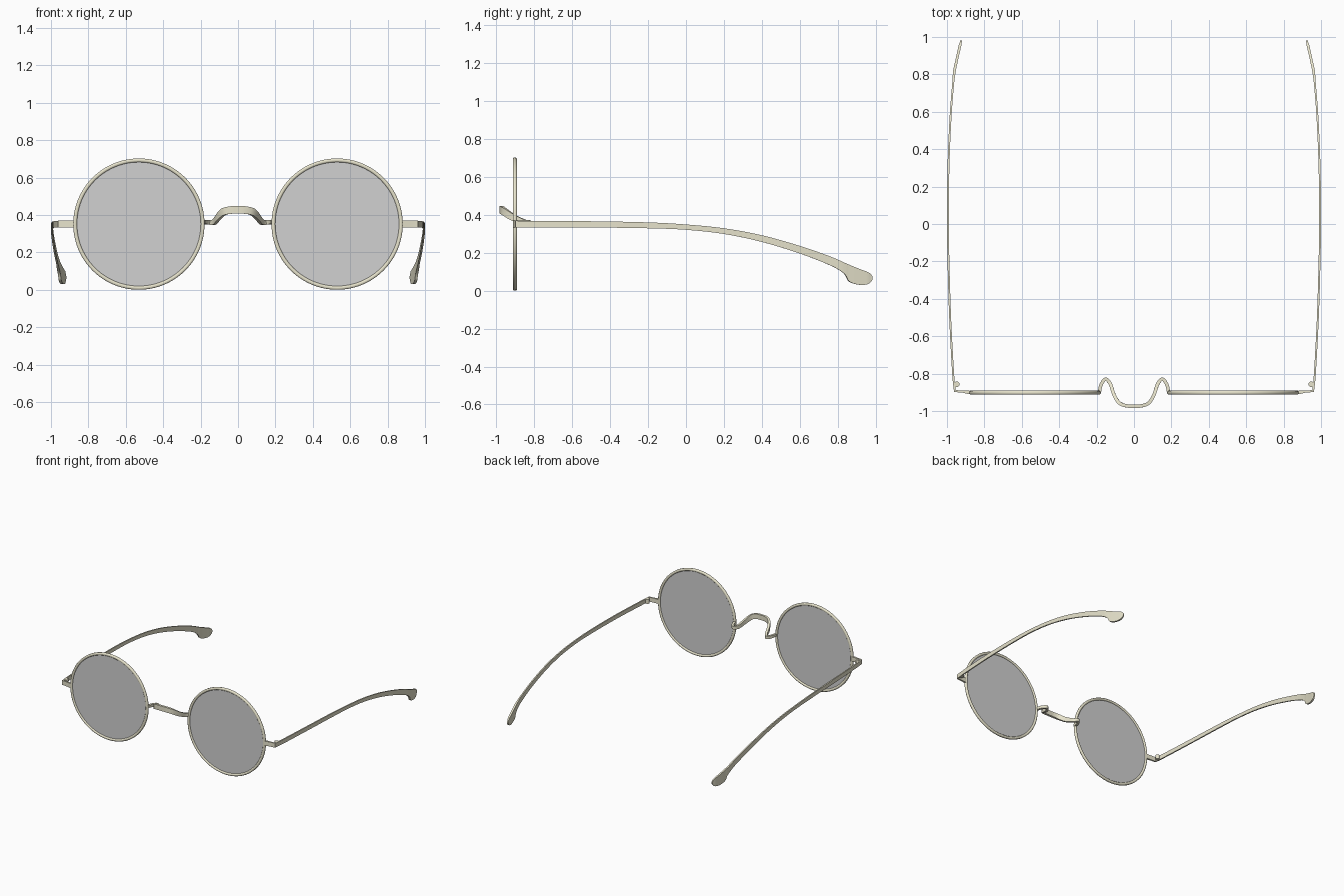
import bpy, bmesh, math
from mathutils import Vector, Matrix

if "Cube" in bpy.data.objects:
    bpy.data.objects.remove(bpy.data.objects["Cube"])


def material(name, rgba):
    m = bpy.data.materials.new(name)
    m.diffuse_color = rgba
    m.use_nodes = True
    m.node_tree.nodes["Principled BSDF"].inputs["Base Color"].default_value = m.diffuse_color
    return m


METAL = material("pale_champagne_metal", (0.82, 0.79, 0.62, 1.0))
GLASS = material("grey_tinted_glass", (0.64, 0.64, 0.64, 0.6))

LENS_X, LENS_Y, LENS_Z = 0.53, -0.902, 0.351


def finish(name, bm, mat, mirror=True, angle=40):
    bmesh.ops.recalc_face_normals(bm, faces=bm.faces)
    me = bpy.data.meshes.new(name)
    bm.to_mesh(me)
    bm.free()
    me.materials.append(mat)
    ob = bpy.data.objects.new(name, me)
    bpy.context.collection.objects.link(ob)
    bpy.ops.object.select_all(action='DESELECT')
    ob.select_set(True)
    bpy.context.view_layer.objects.active = ob
    bpy.ops.object.shade_smooth_by_angle(angle=math.radians(angle))
    if mirror:
        mod = ob.modifiers.new("mirror", 'MIRROR')
        mod.use_mirror_merge = False
    return ob


def smooth_rows(rows, steps):
    """Catmull-Rom interpolation through rows of numbers."""
    out = []
    n = len(rows)
    for i in range(n - 1):
        p0, p1, p2, p3 = (rows[max(0, min(n - 1, i + k))] for k in (-1, 0, 1, 2))
        for s in range(steps):
            t = s / steps
            out.append([0.5 * (2 * b + (c - a) * t + (2 * a - 5 * b + 4 * c - d) * t * t
                               + (3 * b - a - 3 * c + d) * t ** 3)
                        for a, b, c, d in zip(p0, p1, p2, p3)])
    out.append(list(rows[-1]))
    return out


def band(rows, section, upright):
    """Loft a section along rows of (x, y, z, half thickness, half height)."""
    bm = bmesh.new()
    rings = []
    pts = [Vector(r[:3]) for r in rows]
    for i, r in enumerate(rows):
        tan = (pts[min(i + 1, len(pts) - 1)] - pts[max(i - 1, 0)]).normalized()
        side = Vector((tan.y, -tan.x, 0)).normalized()
        up = Vector((0, 0, 1)) if upright else side.cross(tan)
        rings.append([bm.verts.new(pts[i] + side * (u * r[3]) + up * (v * r[4]))
                      for u, v in section])
    k = len(section)
    for a, b in zip(rings, rings[1:]):
        for j in range(k):
            bm.faces.new((a[j], a[(j + 1) % k], b[(j + 1) % k], b[j]))
    bm.faces.new(rings[0])
    bm.faces.new(rings[-1])
    return bm


# Cross-section: flat strip
STRIP = [(1, -1), (1, 1), (-1, 1), (-1, -1)]

# Round lens rims with a softly squared section
bm = bmesh.new()
SEG, R, r = 96, 0.341, 0.0105
SECTION = [(1, -0.5), (1, 0.5), (0.5, 1), (-0.5, 1), (-1, 0.5), (-1, -0.5), (-0.5, -1), (0.5, -1)]
grid = []
for i in range(SEG):
    a = 2 * math.pi * i / SEG
    ring = []
    for u, v in SECTION:
        d = R + 0.010 * u
        ring.append(bm.verts.new((LENS_X + d * math.cos(a), LENS_Y + r * v, LENS_Z + d * math.sin(a))))
    grid.append(ring)
for i in range(SEG):
    p, q = grid[i], grid[(i + 1) % SEG]
    for j in range(8):
        bm.faces.new((p[j], p[(j + 1) % 8], q[(j + 1) % 8], q[j]))
finish("lens_rims", bm, METAL, angle=50)

# Flat tinted lenses
bm = bmesh.new()
bmesh.ops.create_cone(bm, cap_ends=True, segments=96, radius1=0.336, radius2=0.336, depth=0.006,
                      matrix=Matrix.Translation((LENS_X, LENS_Y, LENS_Z)) @ Matrix.Rotation(math.pi / 2, 4, 'X'))
finish("lenses", bm, GLASS)

# Nose bridge: loops behind the rims, then arches up and forward
half = [(0.186, -0.905, 0.364, 0.009, 0.010),
        (0.176, -0.860, 0.362, 0.009, 0.011),
        (0.152, -0.829, 0.360, 0.009, 0.012),
        (0.127, -0.855, 0.362, 0.009, 0.014),
        (0.106, -0.915, 0.388, 0.009, 0.017),
        (0.078, -0.957, 0.416, 0.009, 0.019),
        (0.040, -0.972, 0.426, 0.009, 0.020)]
rows = half + [(0, -0.974, 0.427, 0.009, 0.020)] + [(-h[0],) + h[1:] for h in reversed(half)]
finish("nose_bridge", band(smooth_rows(rows, 6), STRIP, False), METAL, mirror=False)

# End pieces joining rims to arms
ends = [(0.866, -0.902, 0.351, 0.009, 0.018), (0.885, -0.900, 0.351, 0.009, 0.018),
        (0.915, -0.896, 0.351, 0.006, 0.018), (0.962, -0.893, 0.351, 0.005, 0.018)]
finish("end_pieces", band(ends, STRIP, True), METAL)

# Hinge barrels
bm = bmesh.new()
bmesh.ops.create_cone(bm, cap_ends=True, segments=20, radius1=0.015, radius2=0.015, depth=0.034,
                      matrix=Matrix.Translation((0.948, -0.857, 0.351)))
finish("hinge_barrels", bm, METAL)

# Arms: (y, x, top z, bottom z), drooping to a paddle-shaped tip
arm = [(-0.897, 0.957, 0.368, 0.333), (-0.80, 0.967, 0.367, 0.333), (-0.50, 0.983, 0.366, 0.333),
       (-0.20, 0.992, 0.360, 0.329), (0.0, 0.995, 0.349, 0.321), (0.20, 0.994, 0.329, 0.299),
       (0.40, 0.989, 0.292, 0.257), (0.60, 0.979, 0.236, 0.196), (0.75, 0.967, 0.184, 0.138),
       (0.81, 0.961, 0.159, 0.107), (0.84, 0.956, 0.145, 0.082), (0.856, 0.952, 0.138, 0.052),
       (0.885, 0.946, 0.126, 0.037), (0.925, 0.937, 0.110, 0.030), (0.955, 0.930, 0.099, 0.034),
       (0.972, 0.926, 0.089, 0.044), (0.982, 0.923, 0.074, 0.058)]
rows = [(x, y, (t + b) / 2, 0.007 if 0.8 < y < 0.96 else 0.005, (t - b) / 2) for y, x, t, b in arm]
finish("arms", band(smooth_rows(rows, 4), STRIP, True), METAL)
